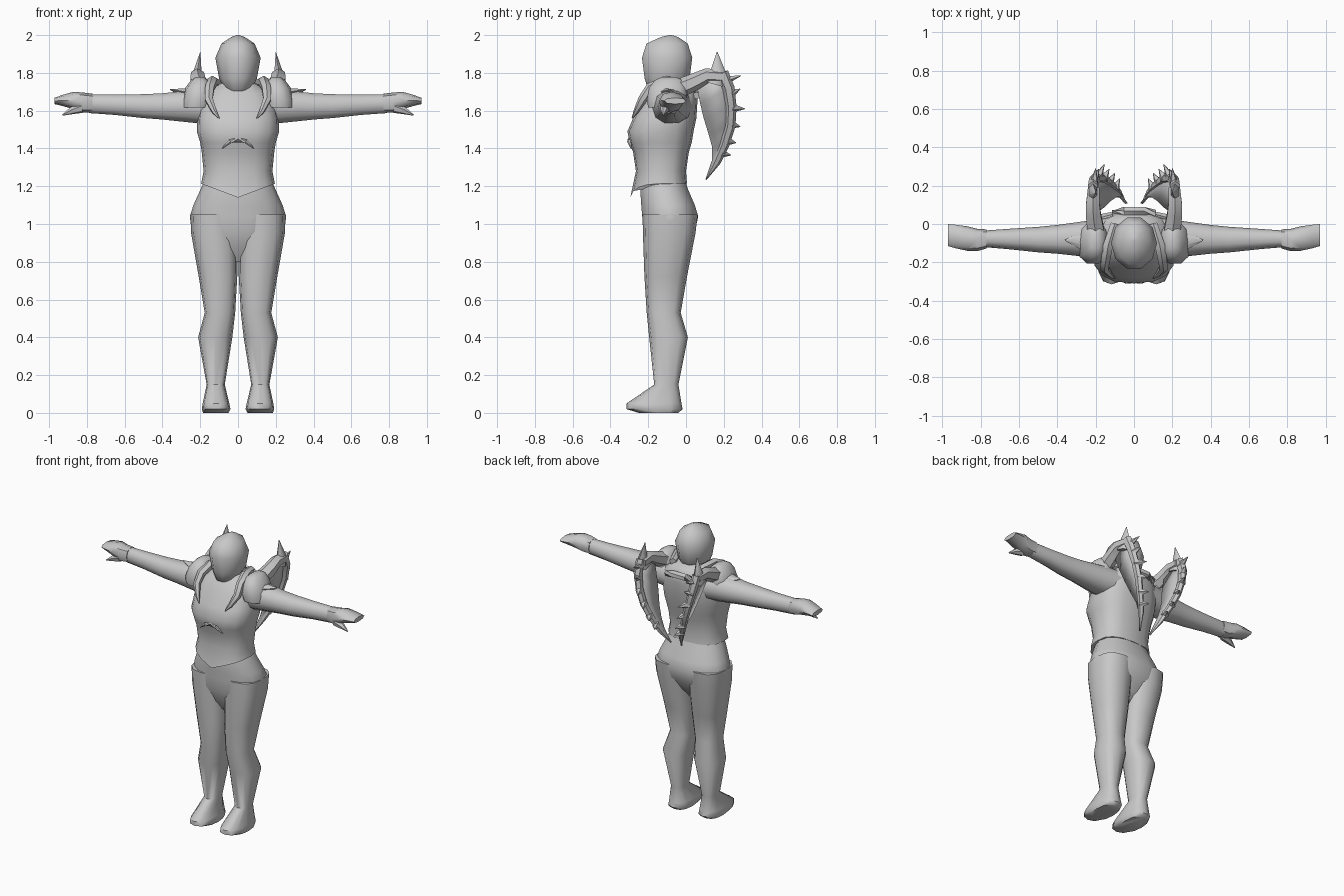
import bpy, math
from mathutils import Vector

grey = bpy.data.materials.new("plain_grey")
grey.diffuse_color = (0.58, 0.58, 0.58, 1)


def make(name, verts, faces, angle=50):
    me = bpy.data.meshes.new(name)
    me.from_pydata(verts, [], faces)
    me.materials.append(grey)
    ob = bpy.data.objects.new(name, me)
    bpy.context.collection.objects.link(ob)
    bpy.ops.object.select_all(action='DESELECT')
    ob.select_set(True)
    bpy.context.view_layer.objects.active = ob
    bpy.ops.object.mode_set(mode='EDIT')
    bpy.ops.mesh.select_all(action='SELECT')
    bpy.ops.mesh.normals_make_consistent(inside=False)
    bpy.ops.object.mode_set(mode='OBJECT')
    bpy.ops.object.shade_smooth_by_angle(angle=math.radians(angle))
    return ob


def skin(name, rings, side=1, angle=50):
    """Join equal-sized rings of points into a closed body."""
    n = len(rings[0])
    verts = [(p[0] * side, p[1], p[2]) for r in rings for p in r]
    faces = [(k * n + i, k * n + (i + 1) % n, (k + 1) * n + (i + 1) % n, (k + 1) * n + i)
             for k in range(len(rings) - 1) for i in range(n)]
    faces += [tuple(range(n)), tuple(range((len(rings) - 1) * n, len(rings) * n))]
    return make(name, verts, faces, angle)


def oval(a0, a1, b0, b1, n=12, power=2.3):
    """Rounded outline filling the box a0..a1 by b0..b1."""
    out = []
    for i in range(n):
        t = 2 * math.pi * i / n
        c, s = math.cos(t), math.sin(t)
        u = math.copysign(abs(c) ** (2 / power), c)
        v = math.copysign(abs(s) ** (2 / power), s)
        out.append(((a0 + a1) / 2 + u * (a1 - a0) / 2, (b0 + b1) / 2 + v * (b1 - b0) / 2))
    return out


def stack(rows, n=12, power=2.3):
    """Rows of z, x0, x1, y0, y1."""
    return [[(x, y, r[0]) for x, y in oval(*r[1:], n, power)] for r in rows]


def reach(rows, n=10, power=2.3):
    """Rows of x, y0, y1, z0, z1."""
    return [[(r[0], y, z) for y, z in oval(*r[1:], n, power)] for r in rows]


def horn(name, path, radii, side=1, n=6, flat=1.0):
    """Tapered tube along a path."""
    pts = [Vector(p) for p in path]
    rings = []
    for i, p in enumerate(pts):
        d = (pts[min(i + 1, len(pts) - 1)] - pts[max(i - 1, 0)]).normalized()
        u = d.cross(Vector((1, 0, 0)))
        if u.length < 0.2:
            u = d.cross(Vector((0, 1, 0)))
        u.normalize()
        v = d.cross(u)
        rings.append([p + radii[i] * (u * math.cos(2 * math.pi * k / n)
                      + v * flat * math.sin(2 * math.pi * k / n)) for k in range(n)])
    return skin(name, rings, side)


# Head
skin("head", stack([
    (1.685, -.035, .035, -.17, -.07), (1.71, -.07, .07, -.205, -.03),
    (1.77, -.1, .1, -.225, .025), (1.88, -.12, .12, -.24, .04),
    (1.955, -.088, .088, -.215, .015), (1.99, -.035, .035, -.135, -.04),
    (2.0, -.008, .008, -.09, -.075)], 10, 2))

# Torso, with the front of its hem dipping to a point
rings = stack([(z, -w, w, f, b) for z, w, f, b in [
    (1.215, .195, -.275, .005), (1.28, .182, -.265, .0), (1.38, .192, -.28, .015),
    (1.43, .2, -.298, .03), (1.49, .218, -.31, .04), (1.56, .215, -.28, .055),
    (1.64, .2, -.235, .06), (1.69, .175, -.205, .06), (1.73, .12, -.17, .035),
    (1.76, .065, -.145, -.01), (1.8, .06, -.14, -.02)]], 16, 2.6)
rings[0] = [(x, y - .02 * max(0, 1 - abs(x) / .2) * (y < -.13),
             z - (.075 * max(0, 1 - abs(x) / .2) if y < -.13 else 0)) for x, y, z in rings[0]]
skin("torso", rings)

# Hips
skin("hips", stack([(z, -w, w, f, b) for z, w, f, b in [
    (1.25, .17, -.235, -.01), (1.18, .2, -.245, .015), (1.1, .236, -.24, .05),
    (1.04, .255, -.235, .068), (.96, .245, -.23, .05), (.87, .15, -.2, .0),
    (.8, .06, -.16, -.06)]], 14))

# Back collar band
horn("back_collar", [(-.11, .055, 1.68), (-.05, .068, 1.695), (.05, .068, 1.695),
                     (.11, .055, 1.68)], [.02, .025, .025, .02])

for s, tag in ((1, "right"), (-1, "left")):
    # Leg running into a wedge-shaped foot
    skin("leg_" + tag, stack([
        (1.05, -.01, .252, -.23, .062), (.95, .0, .248, -.228, .05),
        (.72, .004, .208, -.22, .005), (.53, .015, .176, -.208, -.028),
        (.4, .03, .211, -.195, .01), (.15, .07, .166, -.168, -.04),
        (.05, .046, .187, -.315, -.024), (.02, .04, .192, -.315, -.018),
        (.0, .05, .185, -.25, -.04)], 12, 2.6), s)

    # Arm
    skin("arm_" + tag, reach([
        (.1, -.19, .04, 1.53, 1.71), (.22, -.175, .02, 1.53, 1.715),
        (.4, -.155, -.005, 1.55, 1.695), (.5, -.148, -.015, 1.558, 1.69),
        (.65, -.132, -.025, 1.575, 1.687), (.79, -.12, -.035, 1.585, 1.688)]), s)

    # Hand with cuff, and thumb
    skin("hand_" + tag, reach([
        (.77, -.128, -.028, 1.59, 1.69), (.82, -.142, -.025, 1.59, 1.696),
        (.87, -.14, -.012, 1.608, 1.7), (.93, -.127, -.004, 1.625, 1.683),
        (.972, -.115, .0, 1.635, 1.668)], 8), s)
    horn("thumb_" + tag, [(.83, -.11, 1.615), (.88, -.115, 1.6), (.93, -.12, 1.576)],
         [.028, .02, .003], s)

    # Shoulder pad with pointed outer plates
    skin("shoulder_pad_" + tag, stack([
        (1.618, .14, .298, -.205, .0), (1.66, .13, .298, -.212, .01),
        (1.72, .135, .28, -.2, .01), (1.76, .155, .25, -.17, -.01),
        (1.778, .18, .225, -.13, -.05)], 10), s)
    for name, base, tip, r in (("upper", (.25, -.09, 1.685), (.36, -.085, 1.712), .06),
                               ("lower", (.25, -.1, 1.65), (.345, -.1, 1.64), .05)):
        horn(f"pad_point_{name}_{tag}", [base, tip], [r, .003], s, 6, .6)

    # Claw curving over the collar onto the chest
    horn("collar_claw_" + tag, [(.1, .0, 1.74), (.135, -.11, 1.755), (.15, -.19, 1.72),
                                (.155, -.23, 1.66), (.125, -.265, 1.595), (.1, -.285, 1.56)],
         [.025, .03, .027, .024, .014, .003], s)

    # Small chest ornament
    horn("chest_ornament_" + tag, [(.0, -.296, 1.445), (.04, -.3, 1.438), (.085, -.29, 1.40)],
         [.014, .012, .003], s)

    # Wing: arm from the shoulder, upper blade, curved rib
    horn("wing_arm_" + tag, [(.2, -.03, 1.72), (.212, .05, 1.755), (.215, .11, 1.785),
                             (.21, .19, 1.78)], [.05, .045, .04, .035], s)
    horn("wing_top_blade_" + tag, [(.212, .15, 1.74), (.214, .17, 1.81), (.2, .165, 1.91)],
         [.055, .04, .002], s, 6, .6)
    rib = [(.215, .19, 1.8), (.212, .225, 1.72), (.19, .24, 1.62), (.16, .235, 1.52),
           (.12, .205, 1.42), (.08, .165, 1.33), (.04, .108, 1.235)]
    horn("wing_rib_" + tag, rib, [.035, .032, .028, .027, .025, .02, .002], s, 6, .8)

    # Membrane between the rib and its inner edge
    inner = [(.2, .06, 1.72), (.175, .075, 1.64), (.15, .095, 1.56), (.125, .12, 1.48),
             (.095, .14, 1.41), (.07, .14, 1.34), (.04, .106, 1.24)]
    verts = [(x * s, y, z) for x, y, z in rib + inner]
    n = len(rib)
    web = make("wing_membrane_" + tag, verts,
               [(i, i + 1, n + i + 1, n + i) for i in range(n - 1)])
    thick = web.modifiers.new("thickness", 'SOLIDIFY')
    thick.thickness, thick.offset = .012, 0

    # Spikes along the back of the rib
    for k, (a, b) in enumerate([((.21, .2, 1.76), (.2, .29, 1.785)),
                                ((.205, .235, 1.69), (.185, .287, 1.715)),
                                ((.19, .24, 1.615), (.155, .312, 1.61)),
                                ((.16, .235, 1.53), (.13, .287, 1.515)),
                                ((.13, .215, 1.44), (.1, .265, 1.43)),
                                ((.1, .185, 1.375), (.075, .237, 1.365))]):
        horn(f"wing_spike_{k + 1}_{tag}", [a, b], [.027, .002], s, 5)
